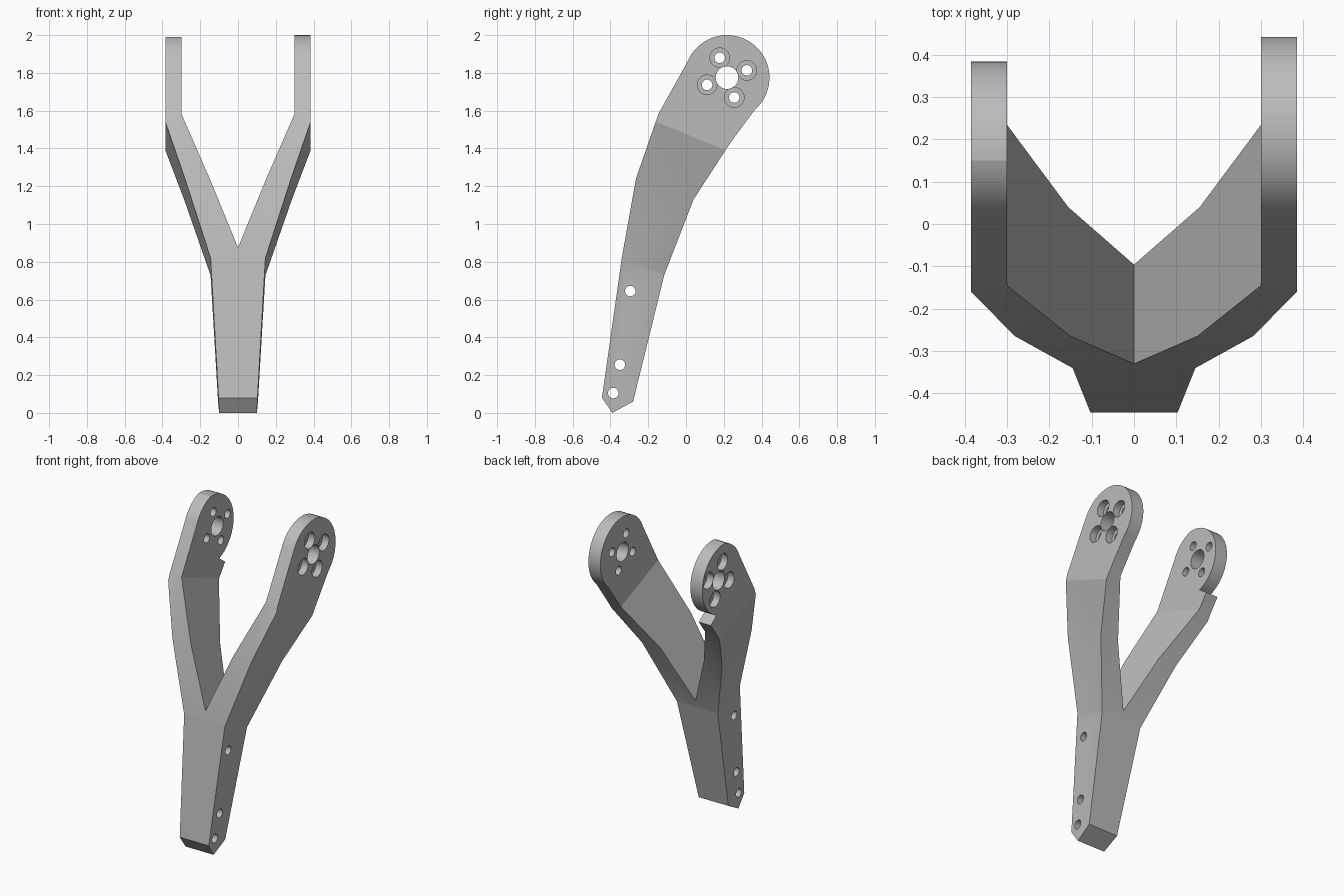
import bpy, bmesh
from math import sin, cos, pi, radians, atan2
from mathutils import Vector

cube = bpy.data.objects.get("Cube")
if cube:
    bpy.data.objects.remove(cube, do_unlink=True)

grey = bpy.data.materials.new("matte grey")
grey.use_nodes = True
grey.diffuse_color = (0.5, 0.5, 0.5, 1)
grey.node_tree.nodes["Principled BSDF"].inputs["Base Color"].default_value = (0.5, 0.5, 0.5, 1)


def prism(name, points, sweep):
    """Closed profile of 3D points, extruded along the sweep vector."""
    bm = bmesh.new()
    face = bm.faces.new([bm.verts.new(p) for p in points])
    ext = bmesh.ops.extrude_face_region(bm, geom=[face])
    moved = [g for g in ext["geom"] if isinstance(g, bmesh.types.BMVert)]
    bmesh.ops.translate(bm, verts=moved, vec=Vector(sweep))
    bmesh.ops.recalc_face_normals(bm, faces=bm.faces)
    mesh = bpy.data.meshes.new(name)
    bm.to_mesh(mesh)
    bm.free()
    mesh.materials.append(grey)
    obj = bpy.data.objects.new(name, mesh)
    bpy.context.collection.objects.link(obj)
    return obj


def side_prism(name, profile, x0, x1):
    return prism(name, [(x0, y, z) for y, z in profile], (x1 - x0, 0, 0))


def arc(centre, radius, a0, a1, steps):
    angles = [a0 + (a1 - a0) * i / steps for i in range(steps + 1)]
    return [(centre[0] + radius * cos(a), centre[1] + radius * sin(a)) for a in angles]


def disc(centre, radius, steps=40):
    return arc(centre, radius, 0, 2 * pi, steps)[:-1]


def combine(target, tool, operation):
    tool.hide_render = True
    mod = target.modifiers.new(operation.title(), "BOOLEAN")
    mod.operation = operation
    mod.solver = "EXACT"
    mod.object = tool
    bpy.context.view_layer.objects.active = target
    bpy.ops.object.modifier_apply(modifier=mod.name)
    bpy.data.objects.remove(tool, do_unlink=True)


# Leaning side profile with a round head
hub = (0.217, 1.775)
head = arc(hub, 0.225, radians(157), radians(-49), 36)
front_edge = [(-0.39, 0), (-0.445, 0.08), (-0.34, 0.82), (-0.265, 1.24), (-0.145, 1.585)]
back_edge = [(0.235, 1.43), (0.04, 1.13), (-0.115, 0.73), (-0.28, 0.06)]
fork = side_prism("fork_bracket", front_edge + head + back_edge, -0.5, 0.5)

# Forked front outline, swept square to the lean
lean = 0.41
half = [(0.0925, -0.3), (0.145, 0.68), (0.385, 1.477), (0.385, 2.6), (0.3, 2.6), (0.3, 1.525)]
outline = half + [(0, 0.74)] + [(-x, s) for x, s in reversed(half)]
near, far = -1.0, 1.0
fork_outline = prism("fork_outline", [(x, near, s - lean * near) for x, s in outline],
                     (0, far - near, -lean * (far - near)))
combine(fork, fork_outline, "INTERSECT")

# Right arm: trimmed round the back, leaving a small ledge
trim_hub = (0.162, 1.768)
trim = arc(trim_hub, 0.222, radians(93), radians(-70), 30)
trim += [(0.32, 1.50), (0.6, 1.4), (0.6, 2.2), (0.15, 2.2)]
combine(fork, side_prism("arm_trim", trim, -0.5, -0.2), "DIFFERENCE")

# Hub bore and base pin holes
combine(fork, side_prism("hub_bore", disc(hub, 0.06), -0.6, 0.6), "DIFFERENCE")
for place in [(-0.295, 0.645), (-0.35, 0.255), (-0.385, 0.105)]:
    combine(fork, side_prism("pin_hole", disc(place, 0.028, 28), -0.6, 0.6), "DIFFERENCE")

# Ring of screw holes, counterbored from the outside
for i in range(4):
    a = radians(20) + i * pi / 2
    place = (hub[0] + 0.112 * cos(a), hub[1] + 0.112 * sin(a))
    combine(fork, side_prism("screw_hole", disc(place, 0.028, 28), -0.6, 0.6), "DIFFERENCE")
    for side in (-1, 1):
        bore = side_prism("counterbore", disc(place, 0.052, 32), side * 0.34, side * 0.6)
        combine(fork, bore, "DIFFERENCE")

# Smooth curved edges only
bpy.ops.object.select_all(action="DESELECT")
fork.select_set(True)
bpy.context.view_layer.objects.active = fork
bpy.ops.object.shade_smooth_by_angle(angle=radians(15))
